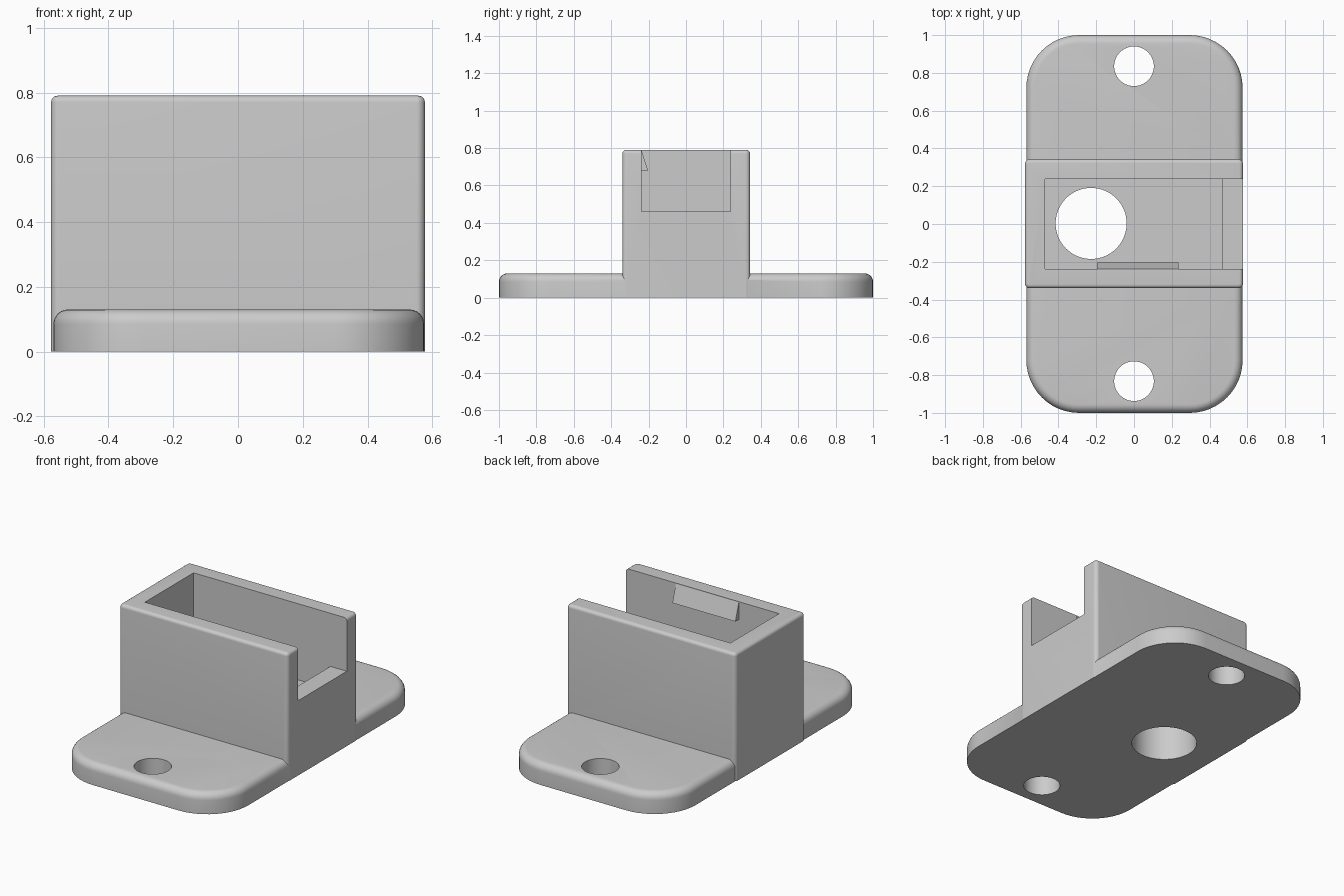
import bpy, bmesh
from math import radians

if "Cube" in bpy.data.objects:
    bpy.data.objects.remove(bpy.data.objects["Cube"])

grey = bpy.data.materials.new("plain_grey")
grey.use_nodes = True
colour = (0.6, 0.6, 0.6, 1)
grey.diffuse_color = colour
grey.node_tree.nodes["Principled BSDF"].inputs["Base Color"].default_value = colour


def finish(name, bm):
    bmesh.ops.recalc_face_normals(bm, faces=bm.faces)
    mesh = bpy.data.meshes.new(name)
    bm.to_mesh(mesh)
    bm.free()
    mesh.materials.append(grey)
    obj = bpy.data.objects.new(name, mesh)
    bpy.context.collection.objects.link(obj)
    return obj


def block(name, low, high, corner=0, rim=0):
    """Box with rounded upright corners and a rounded top rim."""
    bm = bmesh.new()
    bmesh.ops.create_cube(bm, size=1)
    for v in bm.verts:
        v.co = [a + (b - a) * (c + 0.5) for a, b, c in zip(low, high, v.co)]
    if corner:
        uprights = [e for e in bm.edges
                    if abs(e.verts[0].co.z - e.verts[1].co.z) > 0.01]
        bmesh.ops.bevel(bm, geom=uprights, offset=corner, offset_type='OFFSET',
                        segments=12, profile=0.5, affect='EDGES')
    if rim:
        top = [e for e in bm.edges
               if all(v.co.z > high[2] - 0.001 for v in e.verts)]
        bmesh.ops.bevel(bm, geom=top, offset=rim, offset_type='OFFSET',
                        segments=6, profile=0.5, affect='EDGES')
    return finish(name, bm)


def drill(name, x, y, radius):
    bpy.ops.mesh.primitive_cylinder_add(vertices=64, radius=radius, depth=2,
                                        location=(x, y, 0))
    obj = bpy.context.object
    obj.name = name
    obj.data.materials.append(grey)
    return obj


def combine(target, tool, operation):
    """Apply a boolean and remove the tool."""
    mod = target.modifiers.new(operation.lower(), 'BOOLEAN')
    mod.operation, mod.object, mod.solver = operation, tool, 'EXACT'
    bpy.context.view_layer.objects.active = target
    bpy.ops.object.modifier_apply(modifier=mod.name)
    bpy.data.objects.remove(tool)


# Base plate with the upright holder on it
body = block("mounting_body", (-0.57, -1, 0), (0.575, 1, 0.13), 0.28, 0.045)
holder = block("holder", (-0.577, -0.34, 0), (0.577, 0.343, 0.79), 0.025, 0.02)
combine(body, holder, 'UNION')

# Deep pocket, and the shallower opening over the lip at the left end
combine(body, block("pocket", (-0.47, -0.237, 0.32), (0.465, 0.238, 1)), 'DIFFERENCE')
combine(body, block("opening", (0.4, -0.237, 0.462), (0.8, 0.238, 1)), 'DIFFERENCE')

# Cable hole and the two screw holes
for name, x, y, radius in (("cable_hole", -0.227, 0.003, 0.188),
                           ("back_screw_hole", 0, 0.835, 0.105),
                           ("front_screw_hole", 0, -0.832, 0.105)):
    combine(body, drill(name, x, y, radius), 'DIFFERENCE')

# Wedge-shaped catch inside the front wall
bm = bmesh.new()
profile = [(-0.245, 0.785), (-0.237, 0.785), (-0.203, 0.68), (-0.245, 0.68)]
face = bm.faces.new([bm.verts.new((-0.195, y, z)) for y, z in profile])
ext = bmesh.ops.extrude_face_region(bm, geom=[face])["geom"]
bmesh.ops.translate(bm, vec=(0.43, 0, 0),
                    verts=[g for g in ext if isinstance(g, bmesh.types.BMVert)])
catch = finish("catch", bm)

# Smooth rounded edges, keep the rest sharp
bpy.ops.object.select_all(action='DESELECT')
body.select_set(True)
bpy.context.view_layer.objects.active = body
bpy.ops.object.shade_smooth_by_angle(angle=radians(30))
